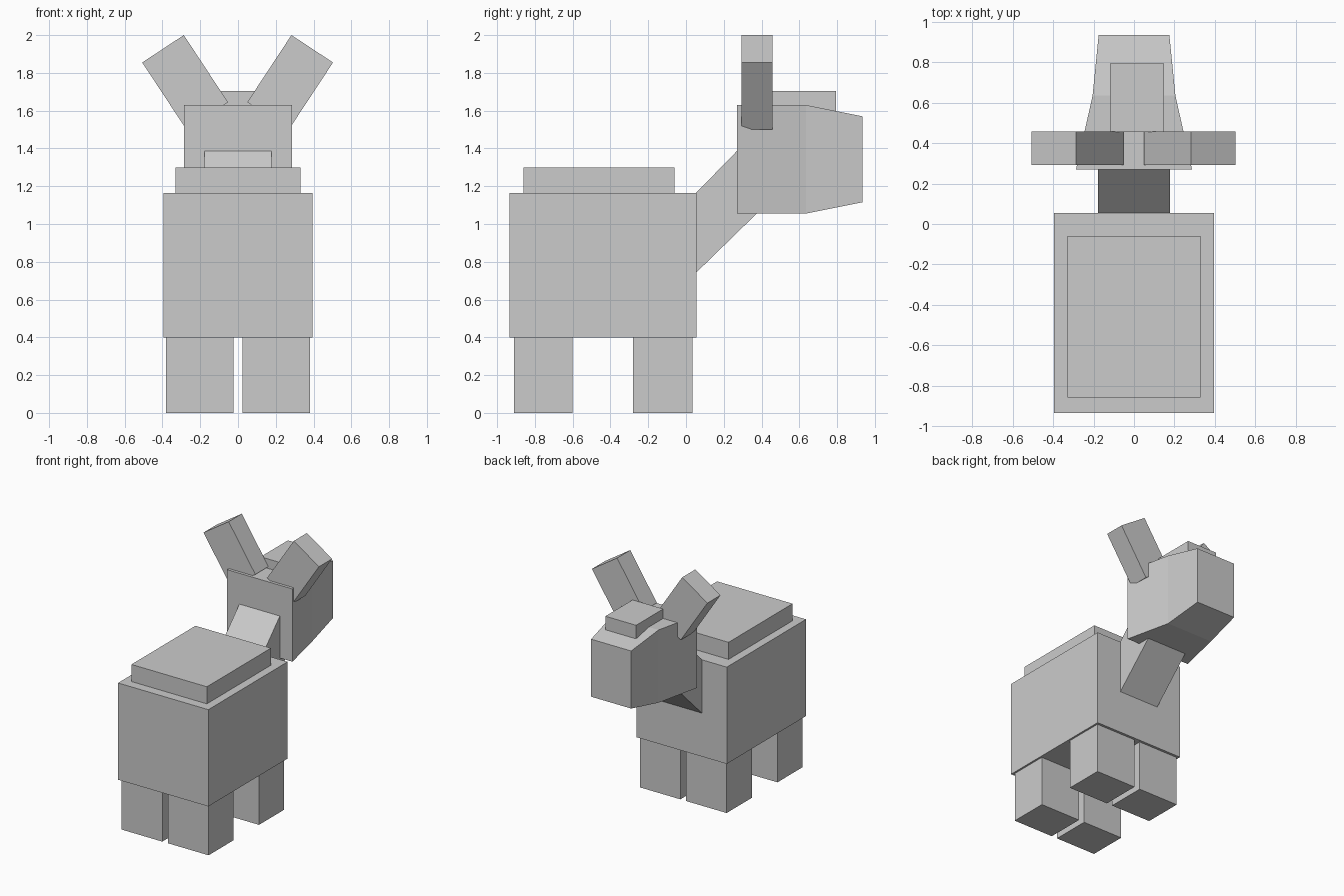
import bpy
import bmesh
from mathutils import Vector

default_cube = bpy.data.objects.get("Cube")
if default_cube:
    bpy.data.objects.remove(default_cube, do_unlink=True)

GREY = (0.6, 0.6, 0.6, 1.0)
grey = bpy.data.materials.new("plain grey")
grey.use_nodes = True
grey.diffuse_color = GREY
grey.node_tree.nodes["Principled BSDF"].inputs["Base Color"].default_value = GREY


def loft(name, rings):
    """Skin a chain of four-cornered rings and cap both ends."""
    bm = bmesh.new()
    loops = [[bm.verts.new(p) for p in ring] for ring in rings]
    for a, b in zip(loops, loops[1:]):
        for i in range(4):
            j = (i + 1) % 4
            bm.faces.new((a[i], a[j], b[j], b[i]))
    bm.faces.new(loops[0][::-1])
    bm.faces.new(loops[-1])
    bmesh.ops.recalc_face_normals(bm, faces=bm.faces)
    mesh = bpy.data.meshes.new(name)
    bm.to_mesh(mesh)
    bm.free()
    mesh.materials.append(grey)
    obj = bpy.data.objects.new(name, mesh)
    bpy.context.collection.objects.link(obj)
    return obj


def cross_section(half_width, y, z0, z1):
    w = half_width
    return [(-w, y, z0), (w, y, z0), (w, y, z1), (-w, y, z1)]


def box(name, x0, x1, y0, y1, z0, z1):
    return loft(name, [[(x0, y, z0), (x1, y, z0), (x1, y, z1), (x0, y, z1)]
                       for y in (y0, y1)])


# Body and the raised pad on its back
box("body", -0.395, 0.395, -0.935, 0.055, 0.4, 1.165)
box("back_pad", -0.33, 0.33, -0.86, -0.06, 1.15, 1.3)

# Four block legs
for side, x0, x1 in (("left", 0.025, 0.38), ("right", -0.38, -0.025)):
    for end, y0, y1 in (("rear", -0.91, -0.6), ("front", -0.28, 0.035)):
        box(f"{end}_{side}_leg", x0, x1, y0, y1, 0, 0.4)

# Neck rising forward from the chest into the head
loft("neck", [cross_section(0.177, 0.0, 0.69, 1.11),
              cross_section(0.177, 0.4, 1.08, 1.52)])

# Head tapering to the muzzle
loft("head", [cross_section(0.287, 0.27, 1.055, 1.63),
              cross_section(0.205, 0.635, 1.055, 1.63),
              cross_section(0.175, 0.935, 1.115, 1.57)])

# Block on top of the muzzle
box("muzzle_block", -0.12, 0.148, 0.455, 0.795, 1.5, 1.705)

# Ears leaning outward
for side, s in (("left", 1), ("right", -1)):
    tip = Vector((0.285, 0, 2.0))
    across = Vector((0.22, 0, -0.145))
    along = Vector((-0.234, 0, -0.355))
    outline = [tip, tip + across, tip + across + along, tip + along]
    loft(f"{side}_ear", [[(s * p.x - 0.002, y, p.z) for p in outline]
                         for y in (0.293, 0.457)])
